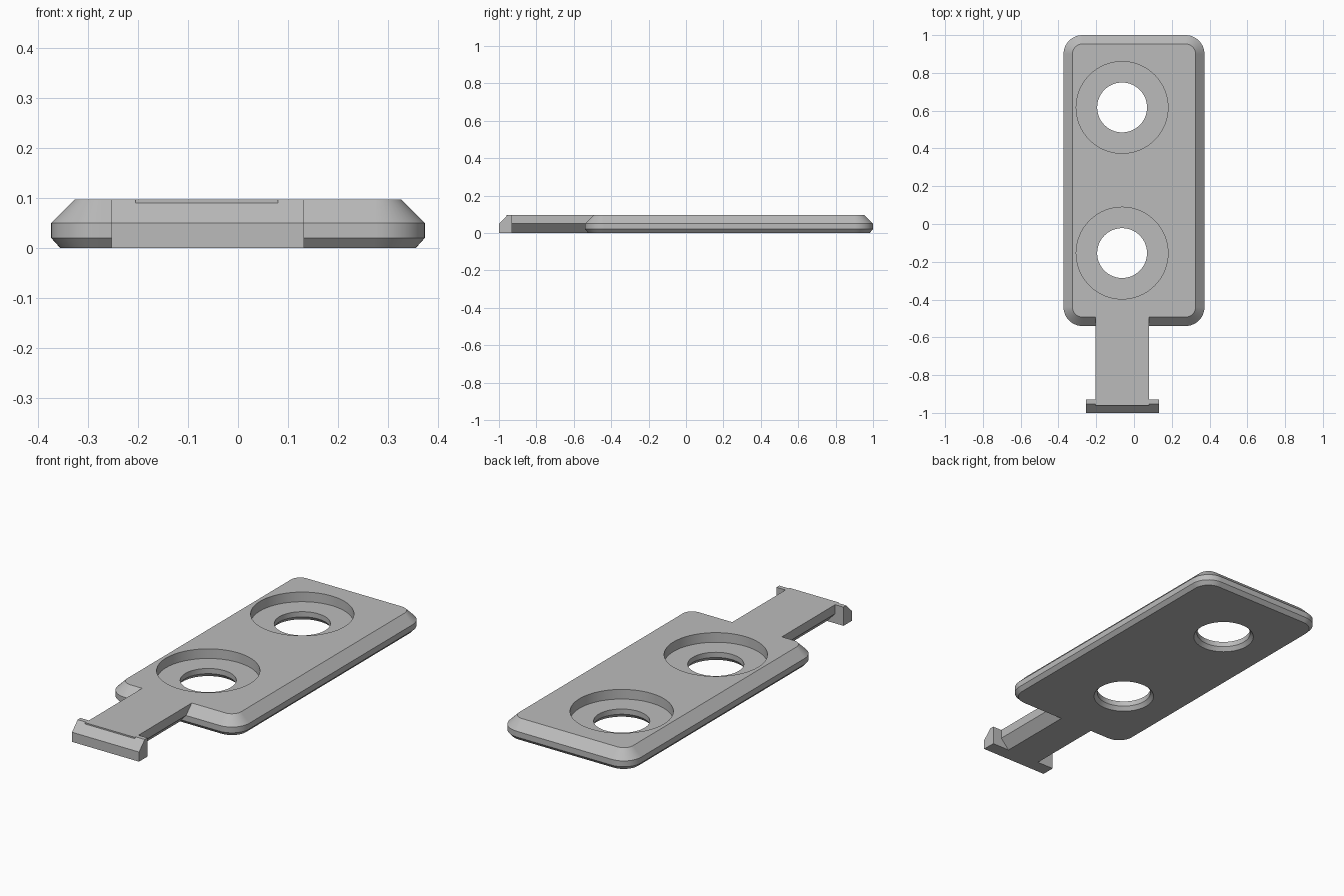
import bpy, bmesh
from math import sin, cos, pi

cube = bpy.data.objects.get("Cube")
if cube:
    bpy.data.objects.remove(cube, do_unlink=True)

grey = bpy.data.materials.new("light_grey")
grey.use_nodes = True
colour = (0.5, 0.5, 0.5, 1)
grey.diffuse_color = colour
grey.node_tree.nodes["Principled BSDF"].inputs["Base Color"].default_value = colour

TOP, MID, LOW = 0.097, 0.05, 0.02   # top face, upper chamfer, lower chamfer


def loft(name, rings):
    """Closed solid through a stack of rings with equal point counts."""
    bm = bmesh.new()
    loops = [[bm.verts.new(p) for p in ring] for ring in rings]
    n = len(loops[0])
    for a, b in zip(loops, loops[1:]):
        for i in range(n):
            j = (i + 1) % n
            bm.faces.new((a[i], a[j], b[j], b[i]))
    bm.faces.new(loops[0][::-1])
    bm.faces.new(loops[-1])
    bmesh.ops.recalc_face_normals(bm, faces=bm.faces)
    mesh = bpy.data.meshes.new(name)
    bm.to_mesh(mesh)
    bm.free()
    mesh.materials.append(grey)
    obj = bpy.data.objects.new(name, mesh)
    bpy.context.collection.objects.link(obj)
    return obj


def rounded_ring(inset, z, steps=12):
    """Plate outline pulled inward by the chamfer inset."""
    r = 0.1
    corners = [(0.273, 0.9), (-0.273, 0.9), (-0.273, -0.44), (0.273, -0.44)]
    ring = []
    for q, (cx, cy) in enumerate(corners):
        for s in range(steps + 1):
            a = (q + s / steps) * pi / 2
            ring.append((cx + (r - inset) * cos(a), cy + (r - inset) * sin(a), z))
    return ring


def circle(cy, r, z, steps=64):
    return [(-0.063 + r * cos(2 * pi * i / steps),
             cy + r * sin(2 * pi * i / steps), z) for i in range(steps)]


def combine(body, other, operation):
    """Apply a boolean and discard the second solid."""
    mod = body.modifiers.new(operation.lower(), "BOOLEAN")
    mod.operation, mod.object, mod.solver = operation, other, "EXACT"
    bpy.context.view_layer.objects.active = body
    bpy.ops.object.modifier_apply(modifier=mod.name)
    bpy.data.objects.remove(other, do_unlink=True)


# Rounded plate with a chamfer above and below
plate = loft("mounting_plate", [rounded_ring(0.018, 0), rounded_ring(0, LOW),
                                rounded_ring(0, MID), rounded_ring(0.047, TOP)])

# Tongue with undercut sides
section = [(-0.158, 0), (0.033, 0), (0.08, MID), (0.08, TOP), (-0.205, TOP), (-0.205, MID)]
tongue = loft("tongue", [[(x, y, z) for x, z in section] for y in (-0.96, -0.493)])

# Cross bar with a bevelled leading edge
profile = [(-1, 0), (-0.93, 0), (-0.93, TOP), (-0.953, TOP), (-1, MID)]
bar = loft("cross_bar", [[(x, y, z) for y, z in profile] for x in (-0.253, 0.132)])
combine(tongue, bar, "UNION")
combine(plate, tongue, "UNION")

# Two counterbored screw holes, chamfered underneath
for cy in (0.617, -0.154):
    hole = loft("hole_cutter", [circle(cy, r, z) for r, z in (
        (0.166, -LOW), (0.148, 0), (0.132, LOW), (0.132, MID - 0.003),
        (0.243, MID - 0.003), (0.243, TOP + 0.05))])
    combine(plate, hole, "DIFFERENCE")

# Smooth the round walls, keep the flat faces crisp
bpy.ops.object.select_all(action="DESELECT")
plate.select_set(True)
bpy.context.view_layer.objects.active = plate
bpy.ops.object.shade_smooth_by_angle(angle=pi / 8)
weighted = plate.modifiers.new("weighted_normals", "WEIGHTED_NORMAL")
weighted.keep_sharp = True
